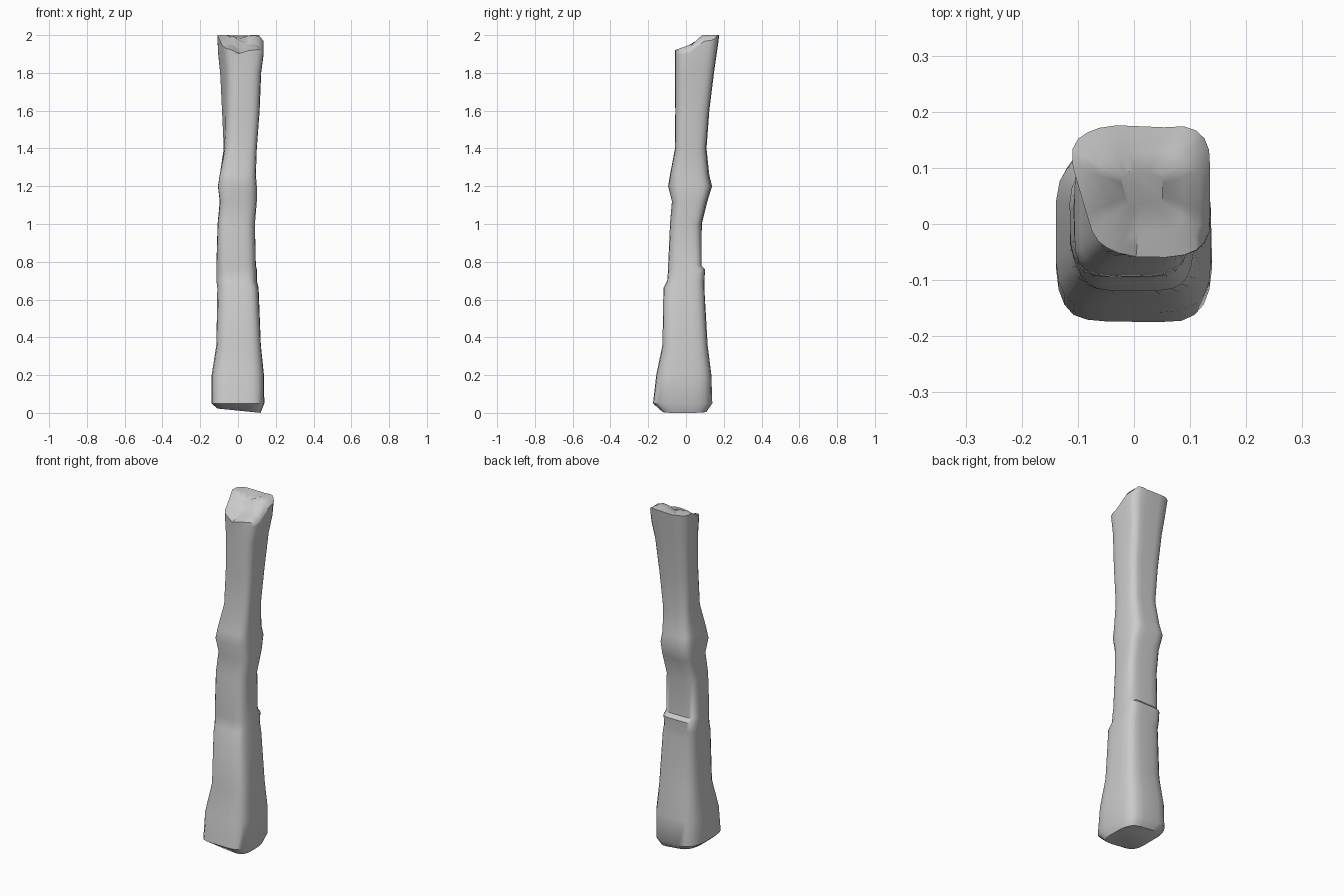
import bpy, bmesh, math

cube = bpy.data.objects.get("Cube")
if cube:
    bpy.data.objects.remove(cube, do_unlink=True)

# One plain grey for the whole post
grey = bpy.data.materials.new("weathered_grey")
grey.use_nodes = True
COLOR = (0.6, 0.6, 0.6, 1)
grey.diffuse_color = COLOR
grey.node_tree.nodes["Principled BSDF"].inputs["Base Color"].default_value = COLOR

# Height, then the right, left, front and back limits of each section
SECTIONS = [
    (0.01, -.11, .12, -.13, .11),
    (0.05, -.14, .14, -.18, .14),
    (0.20, -.14, .14, -.16, .135),
    (0.36, -.115, .125, -.125, .115),
    (0.66, -.11, .11, -.12, .10),
    (0.70, -.115, .10, -.10, .10),
    (0.76, -.115, .10, -.095, .105),
    (0.78, -.115, .095, -.095, .085),
    (1.00, -.11, .09, -.085, .085),
    (1.12, -.10, .10, -.075, .115),
    (1.20, -.11, .10, -.095, .14),
    (1.26, -.10, .095, -.085, .125),
    (1.40, -.08, .10, -.06, .11),
    (1.60, -.09, .115, -.06, .125),
    (1.80, -.10, .125, -.06, .15),
    (1.90, -.11, .14, -.06, .165),
    (2.00, -.115, .14, -.06, .18),
]
SIDES = 24


def rounded(v):
    return math.copysign(abs(v) ** 0.52, v)


def top_height(x, y):
    """Broken top: a front slope, a step up to the back, a shallow notch."""
    slope = 1.92 + max(0, y + .06) * 0.36
    step = min(1, max(0, (y - .05) / .05)) * 0.04
    notch = 0.02 * math.exp(-((x - .01) / .03) ** 2)
    return min(2.0, slope + step) - notch - max(0, x - .11) * 1.2


def section_point(i, section):
    z, x0, x1, y0, y1 = section
    a = 2 * math.pi * (i + .5) / SIDES
    u, v = rounded(math.cos(a)), rounded(math.sin(a))
    # Shallow twisting grooves worn into the sides
    worn = 1 - 0.035 * max(0, math.sin(3 * a + 4 * z))
    # Split running down the upper back
    if z > 1.1:
        worn -= 0.06 * math.exp(-((a - 1.45) / .2) ** 2)
    x = (x0 + x1) / 2 + u * worn * (x1 - x0) / 2
    y = (y0 + y1) / 2 + v * worn * (y1 - y0) / 2
    # The upper front corner on the right is worn narrower than the back
    if z > 1.3 and u < 0:
        x += 0.035 * max(0, min(1, .5 - v)) * min(1, (z - 1.3) / .4)
    return x, y, z


bm = bmesh.new()
rings = []
for section in SECTIONS:
    ring = []
    for i in range(SIDES):
        x, y, z = section_point(i, section)
        if z > 1.95:
            z = top_height(x, y)
        ring.append(bm.verts.new((x, y, z)))
    rings.append(ring)

# Rings across the broken top
for scale in (0.85, 0.6, 0.3):
    ring = []
    for vert in rings[len(SECTIONS) - 1]:
        x = 0.015 + (vert.co.x - 0.015) * scale
        y = 0.06 + (vert.co.y - 0.06) * scale
        ring.append(bm.verts.new((x, y, top_height(x, y))))
    rings.append(ring)

for low, high in zip(rings, rings[1:]):
    for i in range(SIDES):
        j = (i + 1) % SIDES
        bm.faces.new((low[i], low[j], high[j], high[i]))
bm.faces.new(rings[0][::-1])
bm.faces.new(rings[-1])

# Stand the base on the ground
for vert in rings[0]:
    vert.co.z = 0.012 - 0.1 * vert.co.x
bmesh.ops.recalc_face_normals(bm, faces=bm.faces)

mesh = bpy.data.meshes.new("wooden_post")
bm.to_mesh(mesh)
bm.free()
mesh.materials.append(grey)
post = bpy.data.objects.new("wooden_post", mesh)
bpy.context.collection.objects.link(post)
bpy.context.view_layer.objects.active = post
post.select_set(True)
bpy.ops.object.shade_smooth_by_angle(angle=math.radians(40))
